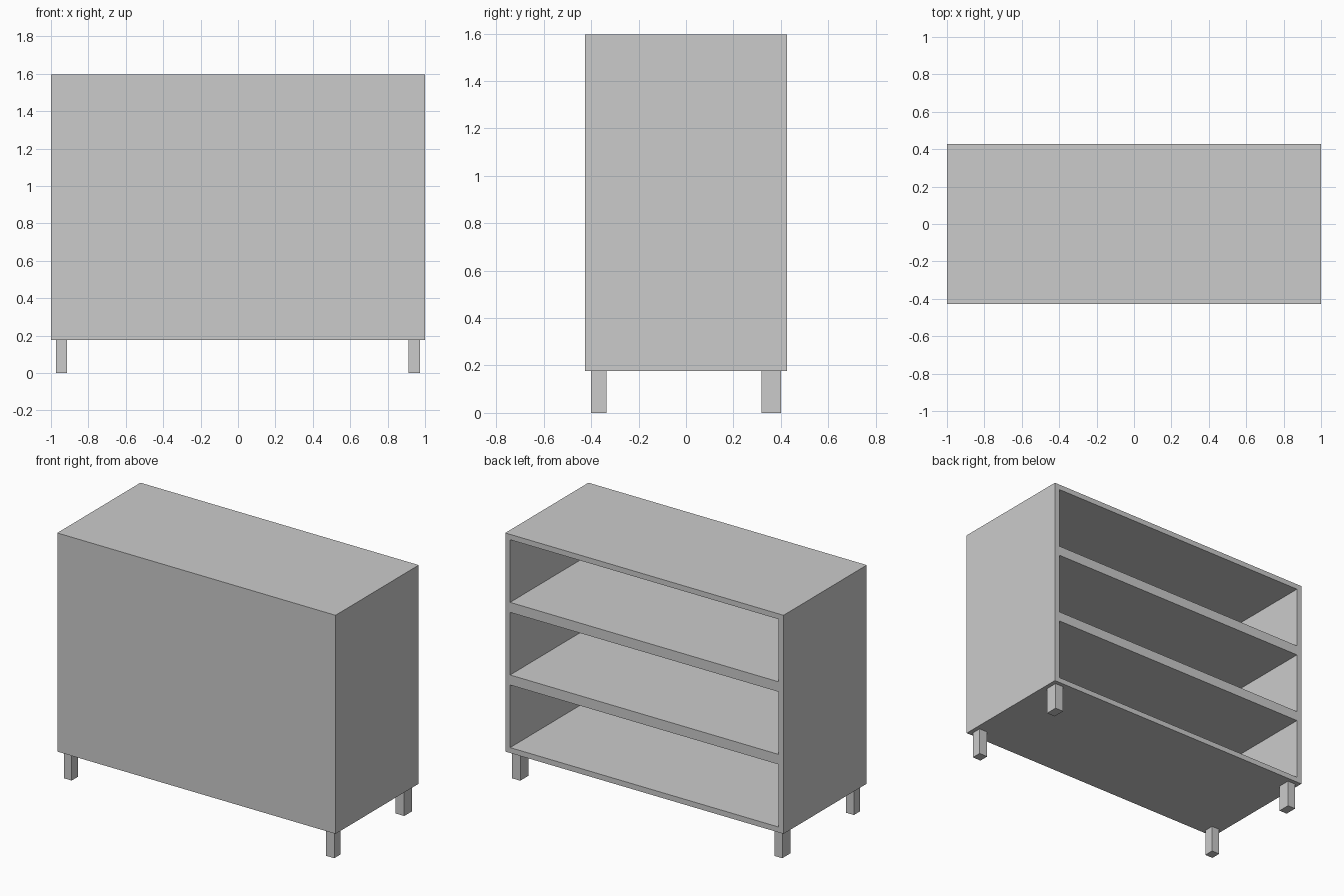
import bpy

if "Cube" in bpy.data.objects:
    bpy.data.objects.remove(bpy.data.objects["Cube"])

HALF_X, HALF_Y = 1.0, 0.427
Z_LOW, Z_TOP = 0.176, 1.596
WALL, SHELF = 0.035, 0.065
BAYS = 3


def box(name, x, y, z):
    """Axis-aligned box from (min, max) ranges."""
    bpy.ops.mesh.primitive_cube_add(
        size=1, location=[(a + b) / 2 for a, b in (x, y, z)])
    ob = bpy.context.object
    ob.name = name
    ob.scale = [b - a for a, b in (x, y, z)]
    bpy.ops.object.transform_apply(location=True, rotation=False, scale=True)
    return ob


# Cabinet body: closed front, open bays at the back
body = box("cabinet_body", (-HALF_X, HALF_X), (-HALF_Y, HALF_Y), (Z_LOW, Z_TOP))

# Shelf bays carved from the back, leaving two thick shelves
bay_h = (Z_TOP - Z_LOW - 2 * WALL - (BAYS - 1) * SHELF) / BAYS
for i in range(BAYS):
    z = Z_LOW + WALL + i * (bay_h + SHELF)
    cutter = box("bay_cutter", (-HALF_X + WALL, HALF_X - WALL),
                 (-HALF_Y + WALL, HALF_Y + 0.1), (z, z + bay_h))
    cutter.hide_render = True
    mod = body.modifiers.new("bay", "BOOLEAN")
    mod.operation = "DIFFERENCE"
    mod.solver = "EXACT"
    mod.object = cutter
    bpy.context.view_layer.objects.active = body
    bpy.ops.object.modifier_apply(modifier=mod.name)
    bpy.data.objects.remove(cutter)

# Four square legs, the back and right ones slightly thicker
for side, x in (("left", (-0.972, -0.915)), ("right", (0.911, 0.972))):
    for end, y in (("front", (-0.40, -0.335)), ("back", (0.318, 0.40))):
        box(f"{end}_{side}_leg", x, y, (0, Z_LOW))
